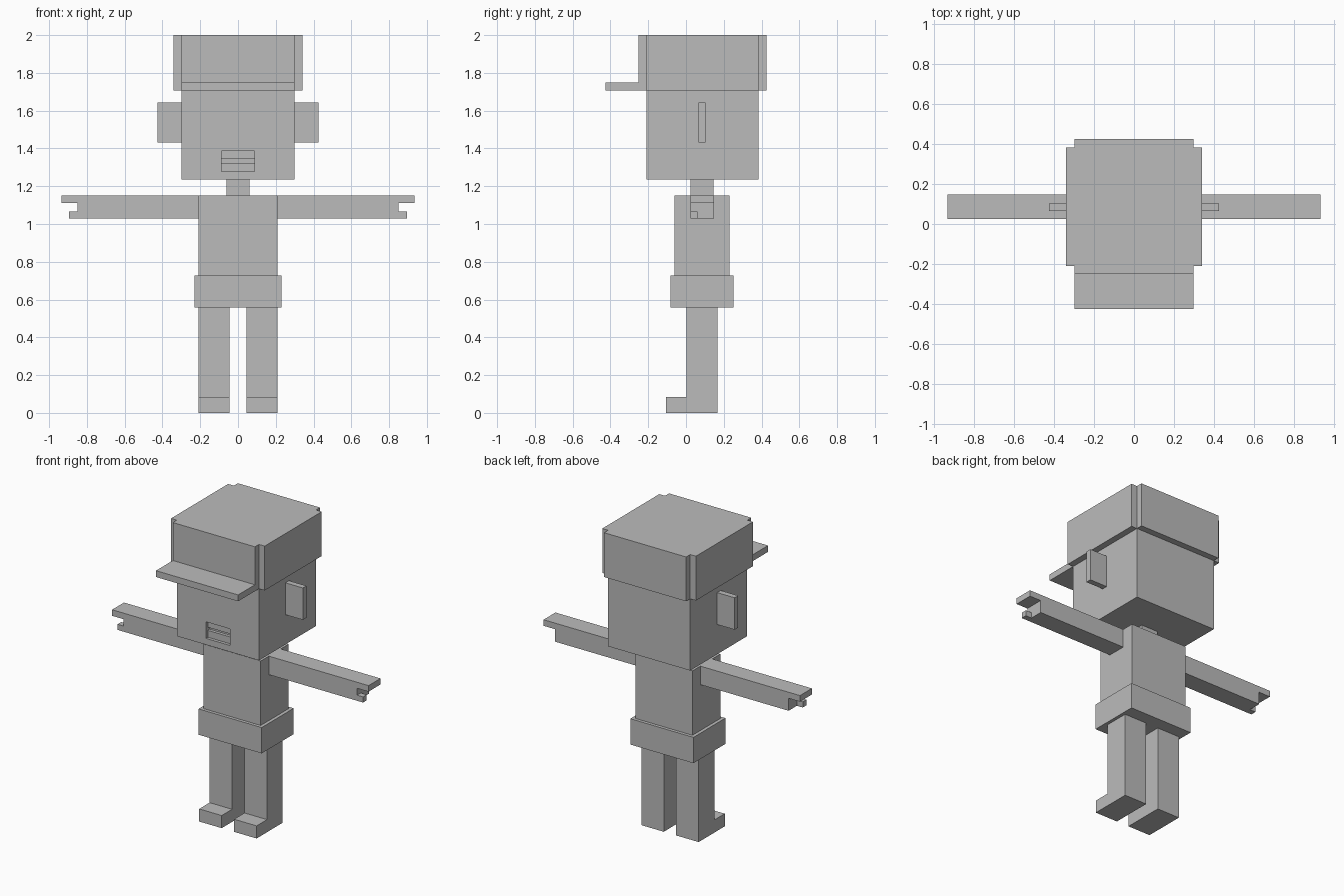
import bpy, bmesh
from mathutils import Vector

if "Cube" in bpy.data.objects:
    bpy.data.objects.remove(bpy.data.objects["Cube"])

grey = bpy.data.materials.new("plain grey")
grey.diffuse_color = (0.5, 0.5, 0.5, 1)
grey.use_nodes = True
grey.node_tree.nodes["Principled BSDF"].inputs["Base Color"].default_value = grey.diffuse_color

DIRS = {"left": (-1, 0, 0), "right": (1, 0, 0), "front": (0, -1, 0),
        "back": (0, 1, 0), "bottom": (0, 0, -1), "top": (0, 0, 1)}


def add_box(bm, x, y, z, hidden=()):
    """Box from axis ranges; sides buried against a neighbour are left out."""
    verts = bmesh.ops.create_cube(bm, size=1)["verts"]
    for v in verts:
        v.co = Vector([r[0] if c < 0 else r[1] for c, r in zip(v.co, (x, y, z))])
    faces = list({f for v in verts for f in v.link_faces})
    for f in faces:
        f.normal_update()
    drop = [f for f in faces
            if any(f.normal.dot(Vector(DIRS[h])) > 0.9 for h in hidden)]
    bmesh.ops.delete(bm, geom=drop, context="FACES")


def finish(bm, name):
    bmesh.ops.remove_doubles(bm, verts=bm.verts, dist=0.0001)
    mesh = bpy.data.meshes.new(name)
    bm.to_mesh(mesh)
    bm.free()
    mesh.materials.append(grey)
    obj = bpy.data.objects.new(name, mesh)
    bpy.context.collection.objects.link(obj)
    return obj


def part(name, *boxes, mirror=False):
    bm = bmesh.new()
    for b in boxes:
        add_box(bm, *b)
    obj = finish(bm, name)
    if mirror:
        obj.modifiers.new("mirror", "MIRROR").use_mirror_merge = False
    return obj


def recess(bm, face, x, z, depth):
    """Cut a rectangular pocket into a front face."""
    y = face.verts[0].co.y
    for offset in (0, depth):
        bmesh.ops.inset_individual(bm, faces=[face], thickness=0.01)
        mid = face.calc_center_median()
        for v in face.verts:
            v.co = (x[v.co.x > mid.x], y + offset, z[v.co.z > mid.z])


# Head with a sunken mouth
HX, HY = (-0.299, 0.299), (-0.209, 0.384)
bm = bmesh.new()
add_box(bm, HX, HY, (1.236, 1.708), ["top"])
front = min(bm.faces, key=lambda f: f.calc_center_median().y)
recess(bm, front, (-0.087, 0.087), (1.278, 1.387), 0.04)
finish(bm, "head")

# Upper and lower teeth set inside the mouth
for name, z in (("upper_teeth", (1.343, 1.387)), ("lower_teeth", (1.278, 1.323))):
    part(name, ((-0.087, 0.087), (-0.189, -0.169), z, ["back", "left", "right"]))

# Cap: four side panels with notched corners, a flat crown and a brim
CZ = (1.708, 2.0)
part("cap",
     (HX, HY, CZ, ["left", "right", "front", "back", "bottom"]),
     (HX, (-0.251, -0.209), CZ, ["back"]),
     (HX, (0.384, 0.426), CZ, ["front"]),
     ((-0.341, -0.299), HY, CZ, ["right"]),
     ((0.299, 0.341), HY, CZ, ["left"]))
part("cap_brim", (HX, (-0.426, -0.251), (1.708, 1.75), ["back"]))

# Ears
part("ears", ((0.299, 0.426), (0.066, 0.103), (1.432, 1.642), ["left"]), mirror=True)

# Neck, torso and hips
part("neck", ((-0.061, 0.061), (0.024, 0.146), (1.151, 1.236), ["top", "bottom"]))
part("torso", ((-0.208, 0.208), (-0.061, 0.23), (0.727, 1.151), ["bottom"]))
part("hips", ((-0.23, 0.23), (-0.082, 0.251), (0.557, 0.727)))

# Arms ending in a flat hand and a small thumb
AY = (0.024, 0.148)
part("arms",
     ((0.208, 0.851), AY, (1.029, 1.151), ["left"]),
     ((0.851, 0.934), AY, (1.111, 1.151), ["left"]),
     ((0.851, 0.894), (0.024, 0.062), (1.029, 1.066), ["left"]), mirror=True)

# Legs and feet
LX = (0.045, 0.209)
part("legs", (LX, (0.003, 0.167), (0, 0.557), ["top"]), mirror=True)
part("feet", (LX, (-0.105, 0.003), (0, 0.083), ["back"]), mirror=True)
